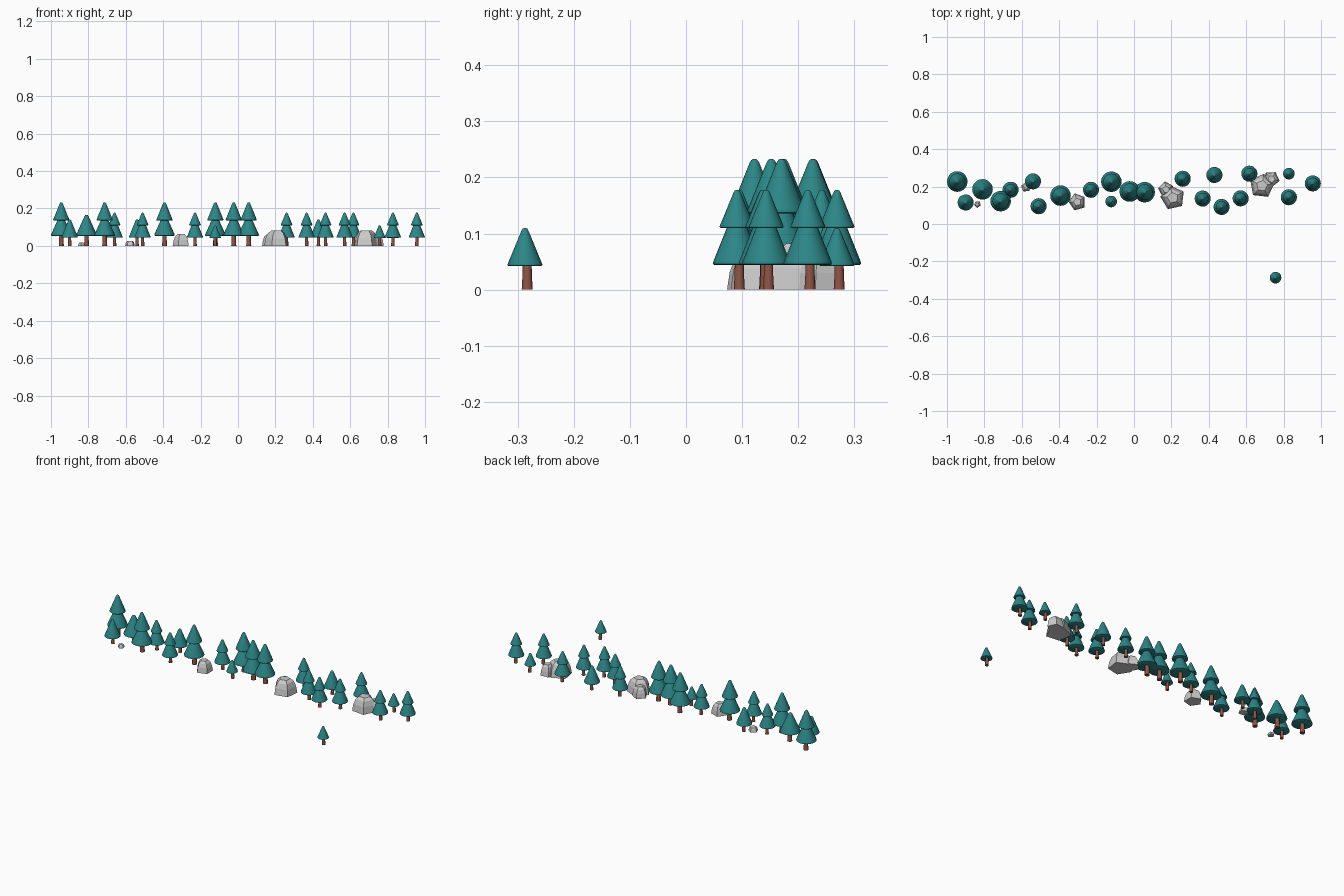
import bpy, bmesh, math, random

if "Cube" in bpy.data.objects:
    bpy.data.objects.remove(bpy.data.objects["Cube"])
random.seed(4)


def material(name, col):
    m = bpy.data.materials.new(name)
    m.diffuse_color = (*col, 1)
    m.use_nodes = True
    m.node_tree.nodes["Principled BSDF"].inputs["Base Color"].default_value = m.diffuse_color
    return m


LEAF = material("needles", (0.025, 0.24, 0.245))
BARK = material("bark", (0.28, 0.09, 0.06))


def finish(name, bm, loc, mat=None, smooth=None):
    bmesh.ops.recalc_face_normals(bm, faces=bm.faces)
    me = bpy.data.meshes.new(name)
    bm.to_mesh(me)
    bm.free()
    ob = bpy.data.objects.new(name, me)
    ob.location = loc
    bpy.context.collection.objects.link(ob)
    if mat:
        me.materials.append(mat)
    if smooth:
        bpy.ops.object.select_all(action='DESELECT')
        ob.select_set(True)
        bpy.context.view_layer.objects.active = ob
        bpy.ops.object.shade_smooth_by_angle(angle=math.radians(smooth))
    return ob


def stack_rings(rings):
    """Closed solid from a list of equally long rings of points."""
    bm = bmesh.new()
    rows = [[bm.verts.new(p) for p in ring] for ring in rings]
    n = len(rows[0])
    for a, b in zip(rows, rows[1:]):
        for i in range(n):
            j = (i + 1) % n
            bm.faces.new((a[i], a[j], b[j], b[i]))
    bm.faces.new(rows[0])
    bm.faces.new(rows[-1])
    return bm


def lathe(profile, n):
    return stack_rings([[(r * math.cos(2 * math.pi * i / n), r * math.sin(2 * math.pi * i / n), z)
                         for i in range(n)] for r, z in profile])


# foliage cone: soft lower rim, slightly rounded tip
def foliage(name, x, y, z, r, h):
    prof = [(0.93 * r, 0), (0.99 * r, 0.015 * h), (r, 0.04 * h), (0.97 * r, 0.08 * h),
            (0.2 * r, 0.93 * h), (0.13 * r, 0.98 * h), (0.05 * r, h)]
    finish(name, lathe(prof, 20), (x, y, z), LEAF, 50)


def trunk(x, y, r, h):
    finish("trunk", lathe([(r, 0), (0.85 * r, 0.45 * h), (0.78 * r, h)], 9), (x, y + 0.004, 0), BARK, 50)


# tree kinds: trunk radius, foliage tiers as (base z, radius, height)
SMALL, MID, BIG = (0.031, 0.068), (0.043, 0.097), (0.055, 0.112)
KINDS = {
    'S': (0.010, [(0.042, *SMALL)]),
    'M': (0.010, [(0.044, *MID)]),
    'L': (0.014, [(0.054, *BIG)]),
    'MM': (0.010, [(0.044, *MID), (0.110, *SMALL)]),
    'LL': (0.014, [(0.054, *BIG), (0.136, *MID)]),
}
TREES = [
    ('LL', -0.945, 0.227), ('M', -0.90, 0.115), ('L', -0.81, 0.185), ('LL', -0.713, 0.122),
    ('MM', -0.66, 0.183), ('M', -0.54, 0.228), ('MM', -0.51, 0.095), ('LL', -0.393, 0.152),
    ('MM', -0.23, 0.183), ('LL', -0.121, 0.226), ('S', -0.122, 0.12), ('LL', -0.023, 0.174),
    ('LL', 0.057, 0.17), ('MM', 0.26, 0.242), ('MM', 0.367, 0.136), ('M', 0.43, 0.262),
    ('MM', 0.468, 0.091), ('MM', 0.57, 0.137), ('MM', 0.617, 0.269), ('S', 0.828, 0.269),
    ('MM', 0.828, 0.143), ('MM', 0.956, 0.217), ('S', 0.757, -0.287),
]
for kind, x, y in TREES:
    tr, tiers = KINDS[kind]
    trunk(x, y, tr, tiers[0][0] + 0.015)
    for k, (z, r, h) in enumerate(tiers):
        foliage("lower_foliage" if k == 0 else "upper_foliage", x, y, z, r, h)


# faceted boulder with pentagonal plan
def rock(name, x, y, r, h, rot):
    rings = []
    jit = [random.uniform(0.94, 1.06) for _ in range(5)]
    for s, z in ((1.0, 0), (0.9, 0.5), (0.72, 0.88), (0.45, 1.0)):
        ring = []
        for i in range(5):
            a = math.radians(rot) + 2 * math.pi * i / 5
            q = r * s * jit[i]
            zz = z * h * (random.uniform(0.9, 1.0) if 0 < z < 1 else 1)
            ring.append((q * math.cos(a), q * math.sin(a), zz))
        rings.append(ring)
    finish(name, stack_rings(rings), (x, y, 0))


rock("large_rock", 0.208, 0.14, 0.069, 0.082, 30)
rock("side_rock", 0.172, 0.185, 0.042, 0.06, 100)
rock("large_rock", 0.685, 0.205, 0.067, 0.082, 10)
rock("side_rock", 0.735, 0.24, 0.044, 0.062, 60)
rock("medium_rock", -0.303, 0.118, 0.047, 0.063, 35)
rock("small_rock", -0.577, 0.197, 0.026, 0.027, 20)
rock("pebble", -0.837, 0.106, 0.019, 0.019, 50)
